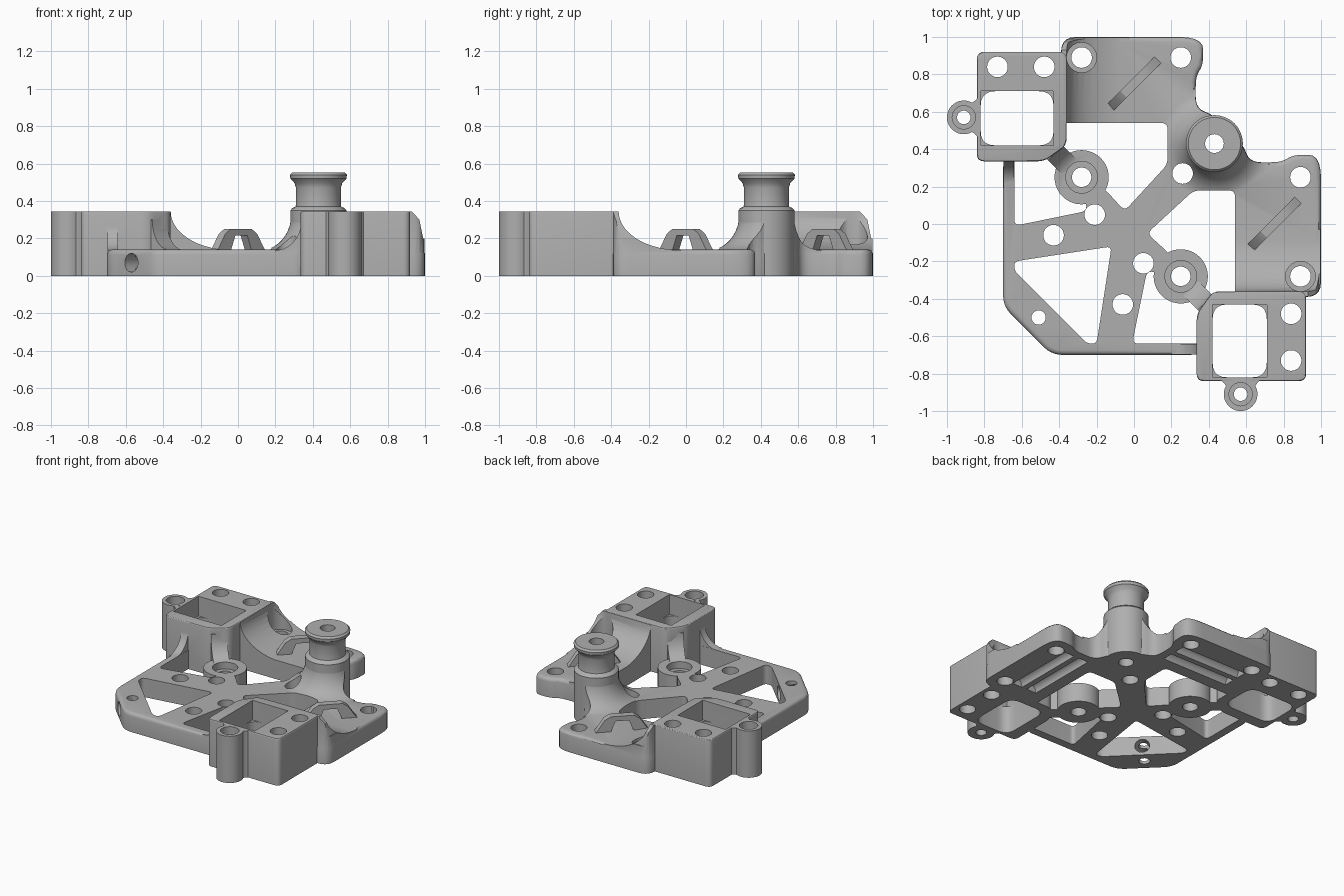
import bpy, bmesh, math
from mathutils import Matrix, Vector

cube = bpy.data.objects.get("Cube")
if cube:
    bpy.data.objects.remove(cube, do_unlink=True)

grey = bpy.data.materials.new("grey_plastic")
grey.use_nodes = True
COLOUR = (0.43, 0.43, 0.43, 1)
grey.diffuse_color = COLOUR
grey.node_tree.nodes["Principled BSDF"].inputs["Base Color"].default_value = COLOUR

BASE, TALL = 0.14, 0.345


def make_object(name, bm):
    # Every solid must face outward for the booleans to work
    bm.normal_update()
    bmesh.ops.recalc_face_normals(bm, faces=bm.faces)
    if bm.calc_volume(signed=True) < 0:
        bmesh.ops.reverse_faces(bm, faces=bm.faces)
    mesh = bpy.data.meshes.new(name)
    bm.to_mesh(mesh)
    bm.free()
    mesh.materials.append(grey)
    obj = bpy.data.objects.new(name, mesh)
    bpy.context.collection.objects.link(obj)
    return obj


def rounded(points, size, steps=5):
    """Round each corner; a third value on a point overrides the size."""
    out = []
    for i, p in enumerate(points):
        c = Vector(p[:2])
        s = p[2] if len(p) > 2 else size
        a = Vector(points[i - 1][:2]) - c
        b = Vector(points[(i + 1) % len(points)][:2]) - c
        start = c + a.normalized() * min(s, a.length * 0.45)
        end = c + b.normalized() * min(s, b.length * 0.45)
        for k in range(steps + 1):
            t = k / steps
            out.append(start * (1 - t) ** 2 + c * 2 * t * (1 - t) + end * t * t)
    return out


def extrude(name, points, z0, z1, matrix=None, bevel=0):
    bm = bmesh.new()
    low = [bm.verts.new((p[0], p[1], z0)) for p in points]
    high = [bm.verts.new((p[0], p[1], z1)) for p in points]
    bm.faces.new(low[::-1])
    top = bm.faces.new(high)
    n = len(points)
    for i in range(n):
        j = (i + 1) % n
        bm.faces.new((low[i], low[j], high[j], high[i]))
    if bevel:
        bm.normal_update()
        bmesh.ops.bevel(bm, geom=list(top.edges), offset=bevel, segments=3,
                        profile=0.5, affect='EDGES')
    if matrix:
        bm.transform(matrix)
    return make_object(name, bm)


def profile(name, points, origin, degrees, width):
    """Extrude an upright (distance, height) profile sideways."""
    m = (Matrix.Translation(origin) @ Matrix.Rotation(math.radians(degrees), 4, 'Z')
         @ Matrix.Rotation(math.pi / 2, 4, 'X'))
    return extrude(name, points, -width / 2, width / 2, m)


def cylinder(name, x, y, r, z0, z1, sides=40):
    pts = [(x + r * math.cos(2 * math.pi * i / sides),
            y + r * math.sin(2 * math.pi * i / sides)) for i in range(sides)]
    return extrude(name, pts, z0, z1)


def lathe(name, points, x, y, sides=48):
    bm = bmesh.new()
    rings = [[bm.verts.new((x + r * math.cos(2 * math.pi * i / sides),
                            y + r * math.sin(2 * math.pi * i / sides), z))
              for i in range(sides)] for r, z in points]
    for a, b in zip(rings, rings[1:]):
        for i in range(sides):
            j = (i + 1) % sides
            bm.faces.new((a[i], a[j], b[j], b[i]))
    bm.faces.new(rings[0][::-1])
    bm.faces.new(rings[-1])
    return make_object(name, bm)


def cove(length, low, high, steps=10):
    """Concave curve falling from high at zero to low at the given length."""
    return [(length * (1 - math.sin(t)), high - (high - low) * math.cos(t))
            for t in (math.pi / 2 * k / steps for k in range(steps + 1))]


def fillet(name, length, high, origin, degrees, width, foot=0):
    pts = ([(-0.03, foot), (length, foot)] + cove(length, BASE - 0.003, high)
           + [(-0.03, high)])
    return profile(name, pts, origin, degrees, width)


def boolean(target, other, operation, keep=False):
    mod = target.modifiers.new("cut", 'BOOLEAN')
    mod.operation, mod.object, mod.solver = operation, other, 'EXACT'
    bpy.context.view_layer.objects.active = target
    bpy.ops.object.modifier_apply(modifier=mod.name)
    if not keep:
        bpy.data.objects.remove(other, do_unlink=True)


def mirrored(obj, name):
    """Copy reflected across the diagonal plane x = y."""
    bm = bmesh.new()
    bm.from_mesh(obj.data)
    for v in bm.verts:
        v.co.x, v.co.y = v.co.y, v.co.x
    bmesh.ops.reverse_faces(bm, faces=bm.faces)
    return make_object(name, bm)


def both(obj, operation):
    twin = mirrored(obj, "twin")
    boolean(body, obj, operation)
    boolean(body, twin, operation)


# Base plate outline, symmetric across the diagonal
half = [(0.43, 0.58), (0.33, 0.62), (0.33, 0.79), (0.37, 0.85), (0.37, 1.0, 0.13),
        (-0.39, 1.0, 0.08), (-0.39, 0.36), (-0.70, 0.36), (-0.70, -0.44)]
outline = rounded(half + [(p[1], p[0]) + p[2:] for p in reversed(half)], 0.06)
body = extrude("mounting_bracket", outline, 0, BASE, bevel=0.025)
envelope = extrude("envelope", outline, -0.1, 1, Matrix.Diagonal((0.997, 0.997, 1, 1)))
envelope.hide_render = True

# Curved ramp from each tower down to its pad
ramp = fillet("ramp", 0.33, TALL - 0.002, (-0.36, 0.75, 0), 0, 0.52, foot=0.05)
boolean(ramp, envelope, 'INTERSECT', keep=True)
slope = [(0.92, TALL + 0.01), (0.97, 0.3), (0.99, 0.2), (1.1, 0.2), (1.1, 0.5), (0.92, 0.5)]
boolean(ramp, profile("edge_cut", slope, (-0.2, 0, 0), 90, 0.6), 'DIFFERENCE')
both(ramp, 'UNION')

# Flare around the post foot
flare = lathe("flare", [(0.31, 0.05)]
              + [(0.145 + d, z) for d, z in cove(0.165, BASE - 0.003, 0.33)], 0.43, 0.43)
boolean(flare, envelope, 'INTERSECT')
boolean(body, flare, 'UNION')

# Openings between the arms
upper_window = [(-0.42, 0.54), (0.18, 0.54), (0.18, 0.32), (-0.05, 0.07),
                (-0.15, 0.18), (-0.28, 0.25), (-0.42, 0.40)]
side_window = [(-0.64, 0.38), (-0.64, -0.01), (-0.25, 0.07), (-0.28, 0.25), (-0.42, 0.38)]
corner_window = [(-0.64, -0.20), (-0.12, -0.12), (-0.20, -0.64), (-0.25, -0.64), (-0.64, -0.25)]
for shape in (upper_window, side_window):
    both(extrude("window", rounded(shape, 0.035), -0.1, 1), 'DIFFERENCE')
boolean(body, extrude("window", rounded(corner_window, 0.03), -0.1, 1), 'DIFFERENCE')

# Towers with ears, gussets and round bosses
tower = [(-0.84, 0.335), (-0.48, 0.335), (-0.36, 0.42), (-0.36, 0.92), (-0.84, 0.92)]
both(extrude("tower", rounded(tower, 0.04), 0, TALL, bevel=0.008), 'UNION')
neck = [(-0.92, 0.49), (-0.87, 0.50), (-0.82, 0.45), (-0.82, 0.69), (-0.87, 0.64), (-0.92, 0.65)]
both(extrude("ear_neck", rounded(neck, 0.03), 0, TALL - 0.001), 'UNION')
both(cylinder("ear", -0.91, 0.57, 0.09, 0, TALL), 'UNION')
both(cylinder("boss", -0.28, 0.25, 0.145, 0, BASE), 'UNION')
both(fillet("frame_gusset", 0.14, 0.3, (-0.669, 0.34, 0), -90, 0.056, foot=0.05), 'UNION')
both(fillet("boss_gusset", 0.13, 0.3, (-0.42, 0.38, 0), -45, 0.11), 'UNION')

# Spool post
spool = [(0.15, 0), (0.15, 0.35), (0.14, 0.362), (0.122, 0.37), (0.12, 0.385), (0.12, 0.47),
         (0.127, 0.495), (0.15, 0.52), (0.152, 0.54), (0.14, 0.553)]
boolean(body, lathe("post", spool, 0.43, 0.43), 'UNION')
boolean(body, cylinder("post_bore", 0.43, 0.43, 0.05, -0.1, 1), 'DIFFERENCE')

# Tower pockets
for name, corner, floor in (("pocket", 0.08, -0.1), ("pocket_top", 0.004, 0.2)):
    rect = [(-0.82, 0.42), (-0.43, 0.42), (-0.43, 0.71), (-0.82, 0.71)]
    both(extrude(name, rounded(rect, corner), floor, 1), 'DIFFERENCE')

# Screw holes: x, y, radius, floor height
holes = [(-0.73, 0.84, 0.055, -0.1), (-0.48, 0.84, 0.055, -0.1),
         (-0.28, 0.89, 0.08, BASE), (-0.28, 0.89, 0.055, -0.1), (0.25, 0.89, 0.055, -0.1),
         (-0.21, 0.05, 0.055, -0.1), (-0.43, -0.06, 0.055, -0.1),
         (-0.28, 0.25, 0.085, 0.09), (-0.28, 0.25, 0.052, -0.1),
         (-0.91, 0.57, 0.062, 0.27), (-0.91, 0.57, 0.036, -0.1)]
for x, y, r, floor in holes:
    both(cylinder("hole", x, y, r, floor, 1), 'DIFFERENCE')
for x, y, r in ((0.26, 0.27, 0.055), (-0.51, -0.50, 0.038)):
    boolean(body, cylinder("hole", x, y, r, -0.1, 1), 'DIFFERENCE')

# Sideways hole through the cut corner
circle = [(0.05 * math.cos(i * math.pi / 16), 0.07 + 0.05 * math.sin(i * math.pi / 16))
          for i in range(32)]
boolean(body, profile("corner_hole", circle, (-0.55, -0.55, 0), -45, 0.4), 'DIFFERENCE')

# Grooves under the pads
scoop = [(0.04 * math.cos(i * math.pi / 12), 0.05 * math.sin(i * math.pi / 12))
         for i in range(24)]
for y in (0.67, 0.79):
    both(profile("groove", scoop, (0, y, 0), 90, 0.54), 'DIFFERENCE')

# Diagonal tie loops on the pads
arch = [(-0.2, 0.12), (-0.17, 0.15), (-0.12, 0.225), (-0.08, 0.25), (0.08, 0.25), (0.12, 0.225),
        (0.17, 0.15), (0.2, 0.12), (0.085, 0.12), (0.045, 0.215), (-0.045, 0.215), (-0.085, 0.12)]
loop = profile("back_tie_loop", arch, (0, 0.75, 0), 45, 0.05)
side_loop = mirrored(loop, "side_tie_loop")

# Smooth the round surfaces and keep sharp edges
for obj in (body, loop, side_loop):
    bpy.ops.object.select_all(action='DESELECT')
    obj.select_set(True)
    bpy.context.view_layer.objects.active = obj
    bpy.ops.object.shade_smooth_by_angle(angle=math.radians(30))
